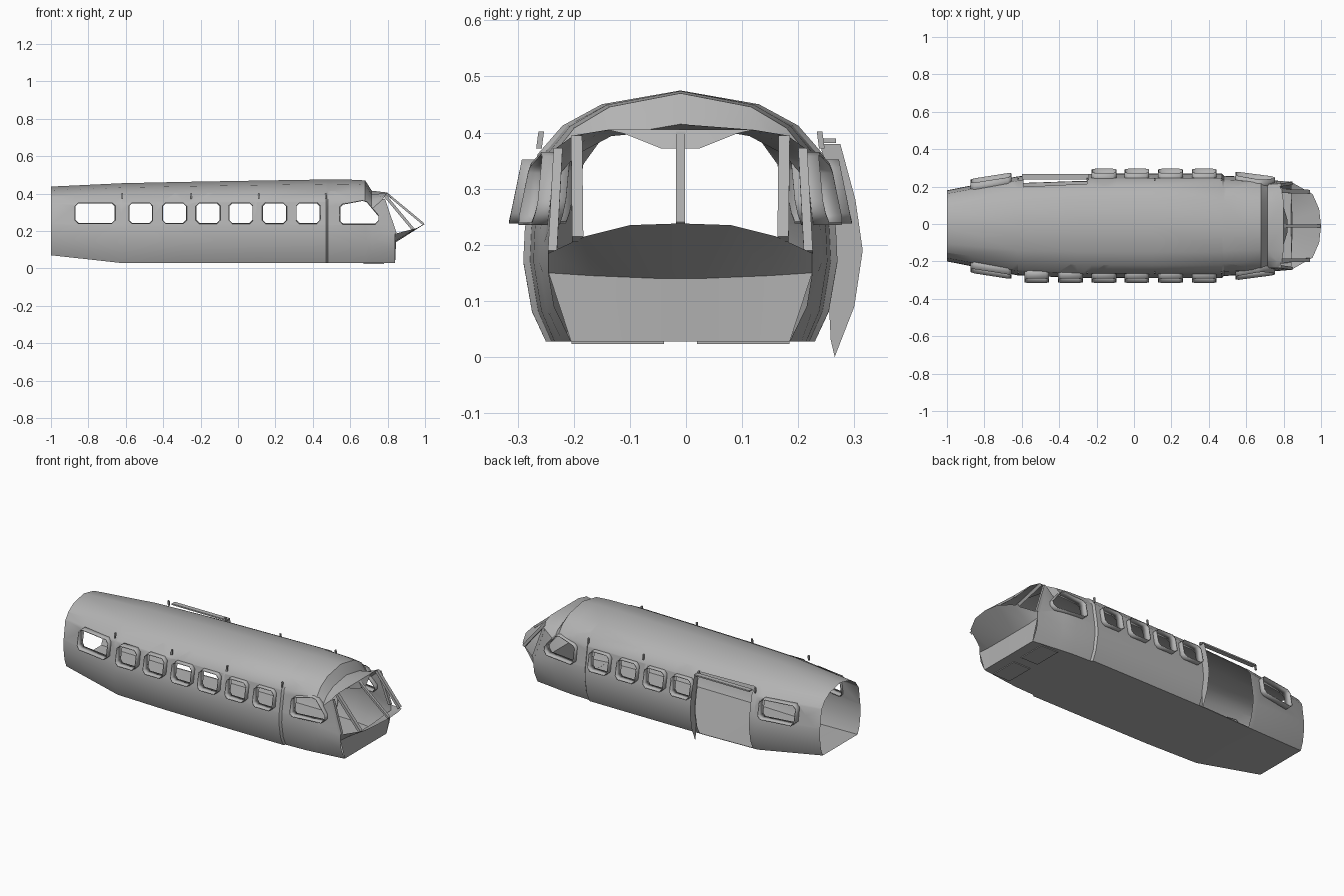
import bpy, bmesh
from mathutils import Vector

cube = bpy.data.objects.get("Cube")
if cube:
    bpy.data.objects.remove(cube)

OFF = -0.01  # hull centreline
grey = bpy.data.materials.new("primer_grey")
grey.use_nodes = True
grey.diffuse_color = (0.45, 0.45, 0.45, 1)
grey.node_tree.nodes["Principled BSDF"].inputs["Base Color"].default_value = grey.diffuse_color


def finish(name, bm, thick=0, smooth=True):
    bmesh.ops.recalc_face_normals(bm, faces=bm.faces)
    mesh = bpy.data.meshes.new(name)
    bm.to_mesh(mesh)
    bm.free()
    mesh.materials.append(grey)
    obj = bpy.data.objects.new(name, mesh)
    bpy.context.collection.objects.link(obj)
    obj.location.y = OFF
    if thick:
        mod = obj.modifiers.new("rim", "SOLIDIFY")
        mod.thickness = thick
    if smooth:
        bpy.ops.object.select_all(action="DESELECT")
        obj.select_set(True)
        bpy.context.view_layer.objects.active = obj
        bpy.ops.object.shade_smooth_by_angle(angle=0.6)
    return obj


def grid(bm, rows, closed=False):
    vs = [[bm.verts.new(p) for p in row] for row in rows]
    for a, b in zip(vs, vs[1:]):
        n = len(a)
        for i in range(n if closed else n - 1):
            j = (i + 1) % n
            bm.faces.new((a[i], a[j], b[j], b[i]))


def mirrored(half):
    return half + [(x, -y, z) for x, y, z in reversed(half[1:-1])]


def cut(bm, poly, side):
    """Cut a convex x-z outline through one side wall."""
    xs, zs = [p[0] for p in poly], [p[1] for p in poly]

    def near():
        out = []
        for f in bm.faces:
            fx = [v.co.x for v in f.verts]
            fz = [v.co.z for v in f.verts]
            if (f.calc_center_median().y * side > 0.1 and min(fx) < max(xs) and max(fx) > min(xs)
                    and min(fz) < max(zs) and max(fz) > min(zs)):
                out.append(f)
        return out

    planes = []
    for (x0, z0), (x1, z1) in zip(poly, poly[1:] + poly[:1]):
        planes.append((Vector((x0, 0, z0)), Vector((z1 - z0, 0, x0 - x1))))
    for co, no in planes:
        faces = near()
        geom = faces + list({e for f in faces for e in f.edges}) + list({v for f in faces for v in f.verts})
        bmesh.ops.bisect_plane(bm, geom=geom, dist=1e-5, plane_co=co, plane_no=no)
    hole = [f for f in near()
            if all((f.calc_center_median() - co).dot(no) < 0 for co, no in planes)]
    bmesh.ops.delete(bm, geom=hole, context="FACES")


def pane(x0, x1, z0=0.238, z1=0.352, c=0.018):
    return [(x0 + c, z0), (x1 - c, z0), (x1, z0 + c), (x1, z1 - c),
            (x1 - c, z1), (x0 + c, z1), (x0, z1 - c), (x0, z0 + c)]


# Fuselage shell: scaled cross sections, then the raked cockpit frame
section = [(0, 0), (.857, 0), (.945, .12), (1, .32), (.99, .45),
           (.91, .745), (.75, .86), (.5, .945), (0, 1)]
stations = [(-1, .07, .437, .19), (-.62, .028, .455, .265), (-.3, .028, .462, .278),
            (.1, .028, .469, .28), (.47, .028, .475, .28), (.48, .028, .475, .268),
            (.6, .028, .474, .262), (.68, .028, .47, .252), (.715, .028, .415, .246)]
rings = [mirrored([(x, w * a, zb + (zt - zb) * t) for a, t in section])
         for x, zb, zt, w in stations]
rings.append(mirrored([(.84, 0, .028), (.84, .195, .028), (.84, .225, .09), (.84, .235, .15),
                       (.84, .235, .185), (.775, .225, .37), (.79, .19, .395),
                       (.8, .13, .405), (.8, 0, .405)]))
hull = bmesh.new()
grid(hull, rings, closed=True)

# Window list: outline, y of outer rim at x = a, slope along x
cabin = [-.52, -.34, -.16, .015, .195, .375]
cockpit = [(.56, .235), (.735, .235), (.755, .255), (.755, .28),
           (.69, .358), (.665, .365), (.56, .345), (.543, .33), (.543, .25)]
windows = []
for side in (-1, 1):
    for cx in cabin:
        if side < 0 or cx > -.2:
            windows.append((pane(cx - .066, cx + .066), side, .305, 0))
    windows.append((pane(-.873, -.655), side, .386, .155))
    windows.append((cockpit, side, .36, -.13))
for poly, side, base, slope in windows:
    cut(hull, poly, side)
# Side doorway
cut(hull, [(-.59, .031), (-.25, .031), (-.25, .385), (-.59, .385)], 1)
finish("fuselage_shell", hull)

# Window surrounds: short tubes through the wall
for n, (poly, side, base, slope) in enumerate(windows):
    bm = bmesh.new()
    rows = []
    for inset in (0, .05):
        rows.append([(x, side * (base + slope * x - .2 * (z - .24) - inset), z) for x, z in poly])
    grid(bm, rows, closed=True)
    finish("window_surround_%d" % (n + 1), bm, .005)

# Nose: flat chin below a forward-reaching lip
chin = [
    [(.84, .195, .028), (.84, .13, .028), (.84, .04, .028), (.84, 0, .028)],
    [(.84, .235, .15), (.84, .16, .145), (.845, .04, .14), (.845, 0, .14)],
    [(.84, .235, .185), (.955, .17, .215), (.99, .09, .235), (1, 0, .238)]]
bm = bmesh.new()
grid(bm, [row + [(x, -y, z) for x, y, z in reversed(row[:-1])] for row in chin])
finish("nose", bm)


def bar(name, a, b, w, h):
    """Straight square bar from a to b, w wide in y."""
    a, b = Vector(a), Vector(b)
    d = (b - a).normalized()
    ref = Vector((0, 1, 0))
    up = d.cross(ref).normalized() * h / 2
    wide = ref * w / 2
    bm = bmesh.new()
    grid(bm, [[p + wide + up, p - wide + up, p - wide - up, p + wide - up] for p in (a, b)], closed=True)
    bmesh.ops.holes_fill(bm, edges=bm.edges)
    finish(name, bm, smooth=False)


# Windscreen frame
bar("windscreen_centre_post", (.795, 0, .4), (.992, 0, .236), .016, .012)
for side, tag in ((-1, "right"), (1, "left")):
    bar("windscreen_post_" + tag, (.785, side * .185, .39), (.935, side * .183, .21), .02, .016)
    bar("corner_post_" + tag, (.778, side * .218, .37), (.84, side * .228, .187), .016, .016)
bm = bmesh.new()
grid(bm, [[(.8, -.13, .405), (.8, -.05, .405), (.8, .05, .405), (.8, .13, .405)],
          [(.8, -.1, .398), (.82, -.035, .372), (.82, .035, .372), (.8, .1, .398)]])
finish("header_bracket", bm)

# Doorway flange and top rail
bm = bmesh.new()
outer = [(.285, .38), (.312, .28), (.325, .19), (.31, .09), (.275, .0)]
inner = [(.25, .38), (.265, .28), (.275, .19), (.265, .09), (.268, .03)]
grid(bm, [[(-.245, y, z) for y, z in row] for row in (outer, inner)])
finish("doorway_flange", bm, smooth=False)
bar("doorway_rail", (-.6, .263, .385), (-.24, .263, .385), .028, .008)

# Belly panels and small roof handles
for side, tag in ((-1, "right"), (1, "left")):
    bar("belly_panel_" + tag, (.67, side * .112, .026), (.78, side * .112, .026), .165, .005)
    for n, x in enumerate((-.62, -.25, .11, .47)):
        bar("handle_%s_%d" % (tag, n + 1), (x, side * .252, .372), (x, side * .248, .402), .01, .008)
